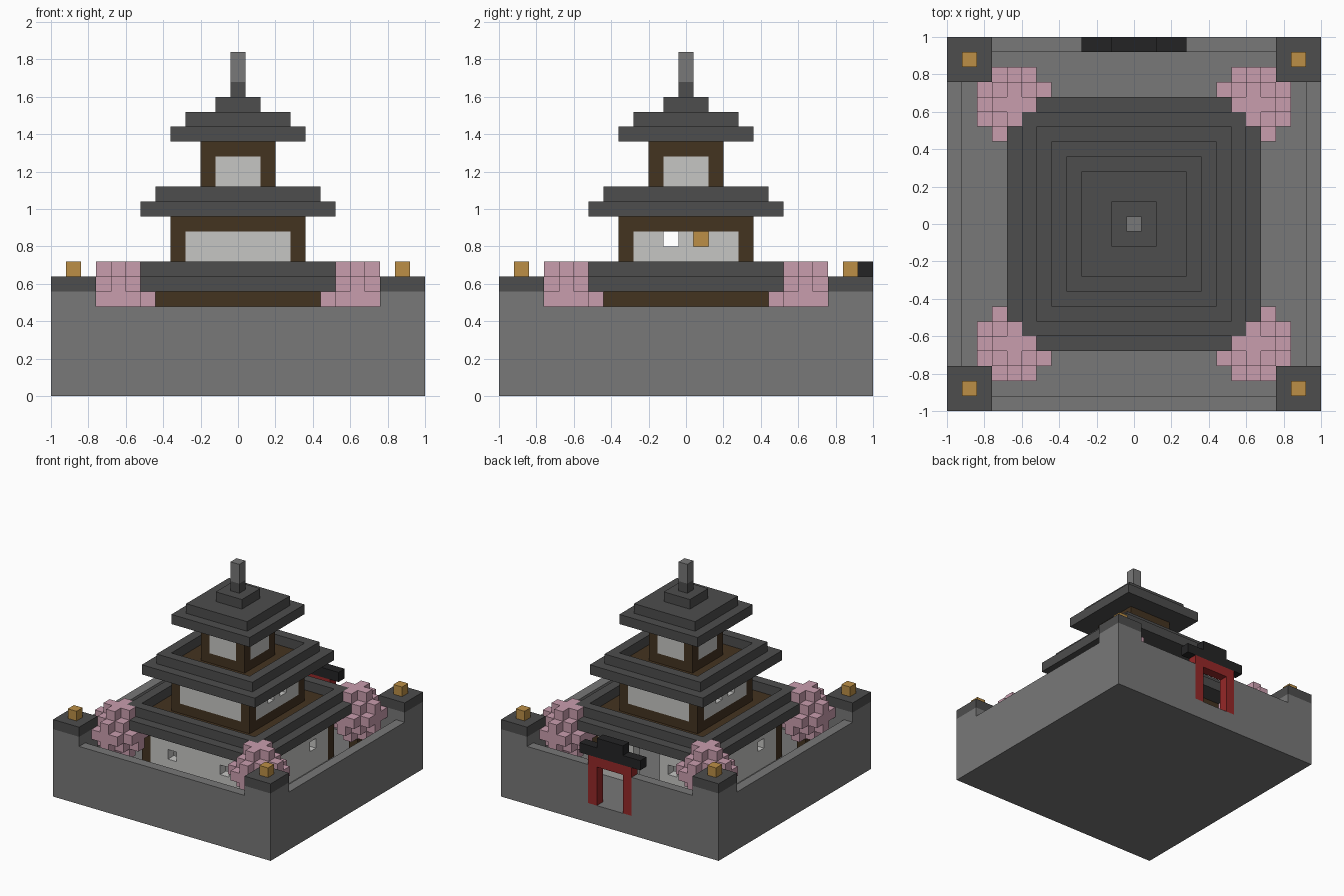
import bpy, bmesh
from mathutils import Vector

UNIT = 0.08  # side of one block

if "Cube" in bpy.data.objects:
    bpy.data.objects.remove(bpy.data.objects["Cube"], do_unlink=True)


def material(name, rgb):
    lin = [((c / 255 + 0.055) / 1.055) ** 2.4 for c in rgb] + [1.0]
    mat = bpy.data.materials.new(name)
    mat.use_nodes = True
    mat.diffuse_color = lin
    bsdf = mat.node_tree.nodes["Principled BSDF"]
    bsdf.inputs["Base Color"].default_value = lin
    bsdf.inputs["Roughness"].default_value = 0.9
    return mat


STONE = material("grey stone", (120, 120, 120))
TILE = material("dark roof tile", (77, 77, 77))
WOOD = material("dark wood", (68, 51, 32))
PLASTER = material("pale plaster", (198, 198, 196))
PINK = material("pink blossom", (201, 157, 174))
AMBER = material("amber lantern", (188, 143, 70))
RED = material("red lacquer", (150, 40, 40))
BLACK = material("black beam", (36, 36, 37))


def box(x0, x1, y0, y1, z0, z1):
    """Set of block cells, limits included."""
    return {(x, y, z) for x in range(x0, x1 + 1)
            for y in range(y0, y1 + 1) for z in range(z0, z1 + 1)}


def slab(r, z0, z1):
    return box(-r, r, -r, r, z0, z1)


def ring(outer, inner, z0, z1):
    return slab(outer, z0, z1) - slab(inner, z0, z1)


def four_corners(cells):
    return {(sx * x, sy * y, z) for x, y, z in cells for sx in (-1, 1) for sy in (-1, 1)}


def build(name, *groups, merge=True):
    """Make one object from (cells, material) groups, outer faces only."""
    mesh = bpy.data.meshes.new(name)
    owner = {}
    for index, (cells, mat) in enumerate(groups):
        mesh.materials.append(mat)
        owner.update({c: index for c in cells})
    bm = bmesh.new()
    verts = {}
    for cell, index in owner.items():
        for axis in range(3):
            for sign in (-1, 1):
                near = list(cell)
                near[axis] += sign
                if tuple(near) in owner:
                    continue
                u, v = (axis + 1) % 3, (axis + 2) % 3
                loop = []
                for a, b in ((-1, -1), (1, -1), (1, 1), (-1, 1))[::sign]:
                    p = [2 * c for c in cell]
                    p[axis] += sign
                    p[u] += a
                    p[v] += b
                    key = tuple(p)
                    if key not in verts:
                        half = UNIT / 2
                        verts[key] = bm.verts.new(Vector((p[0], p[1], p[2] + 1)) * half)
                    loop.append(verts[key])
                bm.faces.new(loop).material_index = index
    if merge:
        bmesh.ops.dissolve_limit(bm, angle_limit=0.01, verts=bm.verts[:],
                                 edges=bm.edges[:], delimit={'MATERIAL'})
    bm.to_mesh(mesh)
    bm.free()
    obj = bpy.data.objects.new(name, mesh)
    bpy.context.scene.collection.objects.link(obj)
    return obj


# Courtyard floor, surrounding wall and corner posts, with the gate gap cut out
gate_gap = box(-2, 2, 12, 12, 2, 6)
posts = four_corners(box(10, 12, 10, 12, 2, 6))
build("courtyard_wall", ((slab(12, 0, 1) | ring(12, 11, 2, 5) | posts) - gate_gap, STONE))
build("corner_caps", (four_corners(box(10, 12, 10, 12, 7, 7)), TILE))
build("corner_lanterns", (four_corners({(11, 11, 8)}), AMBER))

# Gate in the back wall
build("gate",
      (gate_gap - box(-1, 1, 12, 12, 2, 5), RED),
      (box(-3, 3, 12, 12, 7, 7) | box(-1, 1, 12, 12, 8, 8), BLACK))


def storey(name, r, z0, sill, top, holes=frozenset()):
    """Hollow storey: wooden corners and beams, plaster panels between."""
    walls = ring(r, r - 1, z0, top) - holes
    panel = {c for c in walls
             if sill <= c[2] < top and min(abs(c[0]), abs(c[1])) < r}
    ceiling = slab(r, top, top)
    build(name, ((walls - panel) | ceiling, WOOD), (panel, PLASTER))


# Lower storey: two small windows per side and a doorway facing the gate
low_windows = four_corners({(3, 6, 4), (6, 3, 4)})
doorway = box(-1, 1, 6, 6, 2, 5)
storey("lower_storey", 6, 2, 2, 6, low_windows | doorway)

# Middle storey: a pair of peepholes on each flank, lantern inside
storey("middle_storey", 4, 8, 9, 11, four_corners({(4, 1, 10)}))
build("inner_lantern", ({(0, 1, 10)}, AMBER))

storey("upper_storey", 2, 13, 14, 16)

# Stepped eaves around a wooden deck
for name, r, inner, z in (("lower", 8, 6, 7), ("middle", 6, 4, 12)):
    build(name + "_eaves", (ring(r, inner, z, z) | ring(r - 1, inner, z + 1, z + 1), TILE))
    build(name + "_deck", (slab(inner, z, z), WOOD))

# Top roof and spire
build("top_roof",
      (slab(4, 17, 17) | slab(3, 18, 18) | slab(1, 19, 19) | slab(0, 20, 20), TILE))
build("spire", (slab(0, 21, 22), STONE))

# Blossom trees: round crowns that stop where they meet the lower eaves
crown = {(x, y, z) for x, y, z in box(6, 10, 6, 10, 4, 8)
         if (x - 8) ** 2 + (y - 8) ** 2 + (z - 6) ** 2 <= 5}
crown -= slab(8, 7, 7) | slab(7, 8, 8)
for side_x, sx in (("left", 1), ("right", -1)):
    for side_y, sy in (("back", 1), ("front", -1)):
        cells = {(sx * x, sy * y, z) for x, y, z in crown}
        build(f"{side_y}_{side_x}_blossom", (cells, PINK), merge=False)
        build(f"{side_y}_{side_x}_trunk", (box(sx * 8, sx * 8, sy * 8, sy * 8, 2, 3), WOOD))
